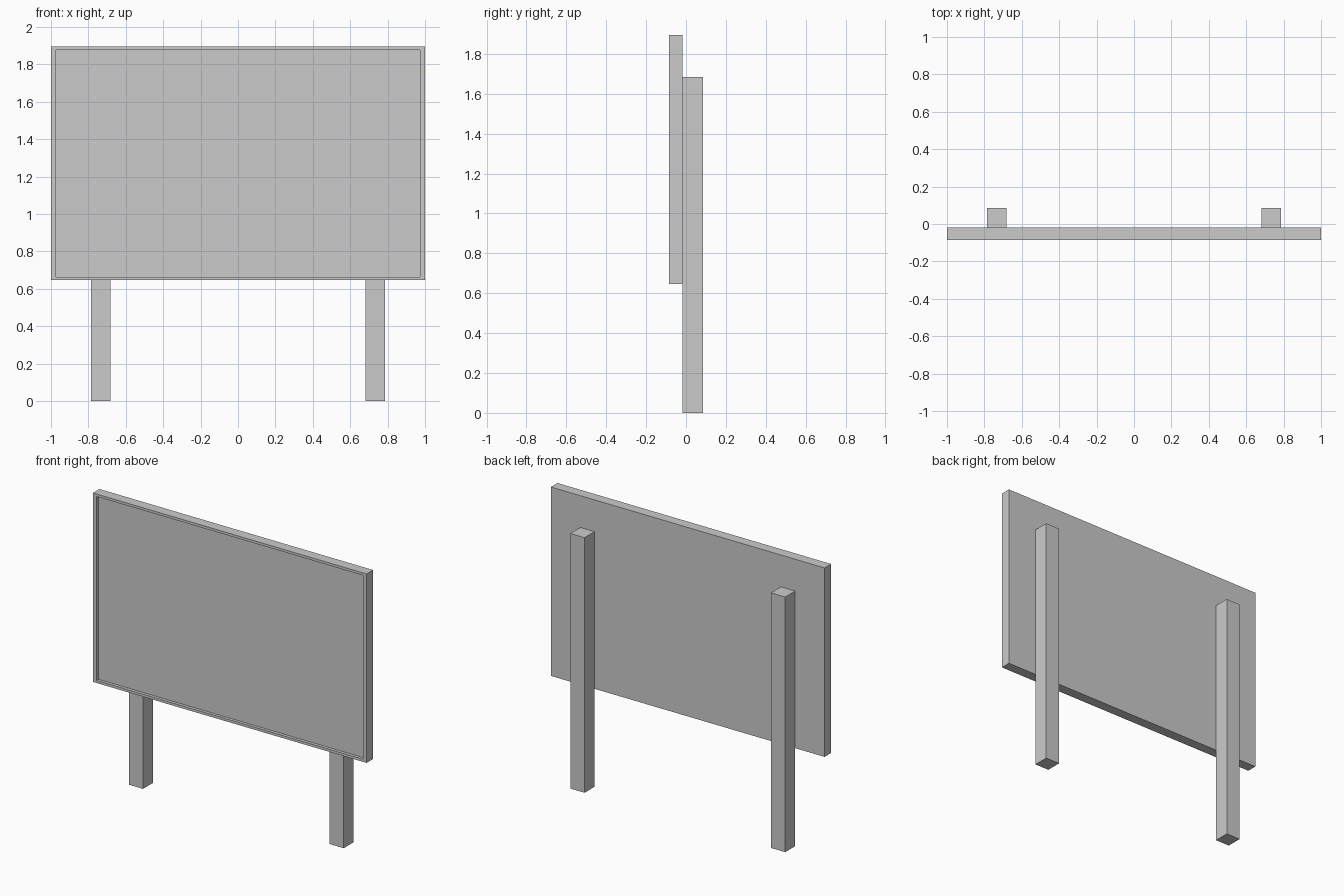
import bpy, bmesh
from mathutils import Vector

if "Cube" in bpy.data.objects:
    bpy.data.objects.remove(bpy.data.objects["Cube"])


def box(name, lo, hi, inset=0, recess=0):
    """Box between two corners; optionally a recessed panel in the -y face."""
    lo, hi = Vector(lo), Vector(hi)
    size, mid = hi - lo, (lo + hi) / 2
    bm = bmesh.new()
    bmesh.ops.create_cube(bm, size=1)
    if inset:
        bm.normal_update()
        front = min(bm.faces, key=lambda f: f.normal.y)
        # inset, then extrude the inner face inwards
        bmesh.ops.inset_region(bm, faces=[front], thickness=inset)
        bmesh.ops.inset_region(bm, faces=[front], thickness=0)
        bmesh.ops.translate(bm, verts=front.verts, vec=(0, recess / size.y, 0))
    bmesh.ops.scale(bm, verts=bm.verts, vec=size)
    bmesh.ops.translate(bm, verts=bm.verts, vec=mid)
    bmesh.ops.recalc_face_normals(bm, faces=bm.faces)
    mesh = bpy.data.meshes.new(name)
    bm.to_mesh(mesh)
    bm.free()
    obj = bpy.data.objects.new(name, mesh)
    bpy.context.collection.objects.link(obj)
    return obj


# sign board with a shallow framed recess on the front
box("sign_board", (-1, -0.086, 0.647), (1, -0.018, 1.895), inset=0.019, recess=0.02)

# two square posts behind the board
for side, x in (("left", -0.733), ("right", 0.733)):
    box(side + "_post", (x - 0.052, -0.018, 0), (x + 0.052, 0.086, 1.685))
